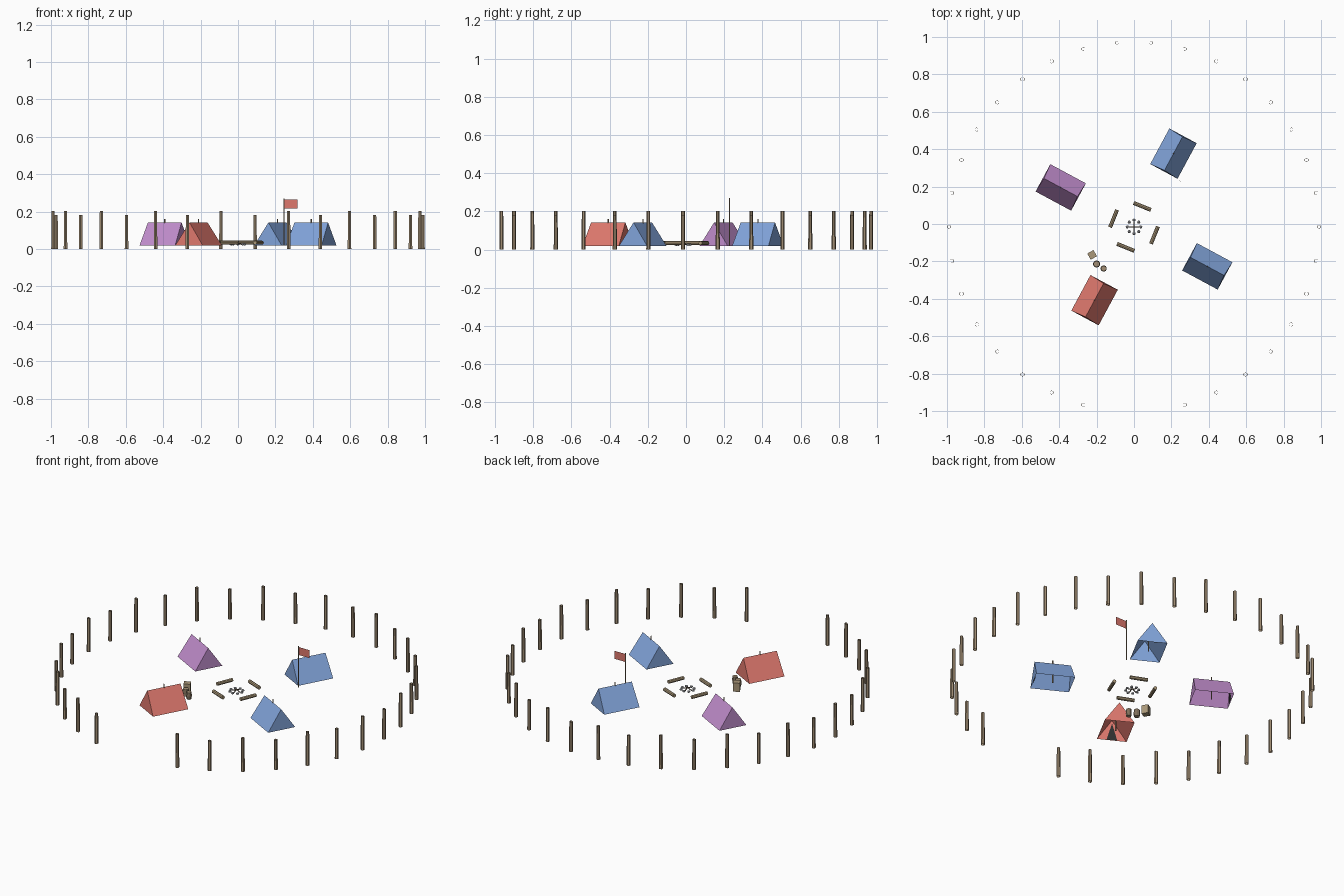
import bpy, bmesh, math
from mathutils import Vector, Matrix

if "Cube" in bpy.data.objects:
    bpy.data.objects.remove(bpy.data.objects["Cube"], do_unlink=True)

CENTER = Vector((0, -0.0155, 0))
GROUND = 0.02


def material(name, r, g, b):
    m = bpy.data.materials.new(name)
    m.use_nodes = True
    m.diffuse_color = (r, g, b, 1)
    m.node_tree.nodes["Principled BSDF"].inputs["Base Color"].default_value = (r, g, b, 1)
    return m


WOOD = material("weathered wood", 0.36, 0.27, 0.175)
LOG = material("log wood", 0.4, 0.31, 0.19)
DARK_WOOD = material("dark wood", 0.14, 0.095, 0.06)
STONE = material("grey stone", 0.5, 0.51, 0.54)
BLUE = material("blue canvas", 0.22, 0.37, 0.7)
RED = material("red canvas", 0.74, 0.19, 0.155)
PURPLE = material("purple canvas", 0.53, 0.265, 0.6)
OPENING = material("dark opening", 0.03, 0.03, 0.03)


def finish(name, bm, *mats):
    mesh = bpy.data.meshes.new(name)
    bm.to_mesh(mesh)
    bm.free()
    for m in mats:
        mesh.materials.append(m)
    obj = bpy.data.objects.new(name, mesh)
    bpy.context.collection.objects.link(obj)
    return obj


def rod(bm, a, b, r1, r2, sides=6, caps=True):
    """Tapered rod between two points."""
    a, b = Vector(a), Vector(b)
    axis = b - a
    turn = axis.to_track_quat("Z", "Y").to_matrix().to_4x4()
    bmesh.ops.create_cone(bm, cap_ends=caps, segments=sides, radius1=r1, radius2=r2,
                          depth=axis.length,
                          matrix=Matrix.Translation((a + b) / 2) @ turn)


def polar(angle, radius, z=0.0):
    return CENTER + Vector((radius * math.cos(angle), radius * math.sin(angle), z))


# Ring of hollow fence posts with an entrance gap at the front
COUNT = 34
bm = bmesh.new()
for k in range(COUNT):
    if k in (25, 26):
        continue
    foot = polar(k * math.tau / COUNT, 0.989)
    height = 0.203 if k % 2 else 0.182
    rod(bm, foot, foot + Vector((0, 0, height)), 0.011, 0.0095, caps=False)
finish("fence_posts", bm, WOOD)


# Tents: open beneath, dark panel inside the outer end, pole through the ridge
def tent(name, degrees, canvas):
    half_w, half_l, top = 0.083, 0.108, 0.142
    bm = bmesh.new()
    ends = []
    for x, lean in ((-half_l, 0.006), (half_l, -0.006)):
        ends.append([bm.verts.new(p) for p in
                     ((x, -half_w, GROUND), (x, half_w, GROUND), (x + lean, 0, top))])
    inner, outer = ends
    bm.faces.new((inner[0], inner[2], inner[1]))
    bm.faces.new(outer)
    bm.faces.new((inner[0], outer[0], outer[2], inner[2]))
    bm.faces.new((inner[1], inner[2], outer[2], outer[1]))
    # doorway panel just inside the outer end
    x = half_l - 0.004
    door = [bm.verts.new(p) for p in ((x, -0.03, GROUND), (x - 0.005, 0, top - 0.02),
                                      (x, 0.03, GROUND))]
    bm.faces.new(door).material_index = 1
    # centre pole
    before = set(bm.faces)
    rod(bm, (0, 0, GROUND), (0, 0, 0.161), 0.003, 0.003)
    for f in set(bm.faces) - before:
        f.material_index = 2
    obj = finish(name, bm, canvas, OPENING, WOOD)
    angle = math.radians(degrees)
    obj.location = polar(angle, 0.445)
    obj.rotation_euler.z = angle


tent("blue_tent_back", 61.7, BLUE)
tent("purple_tent", 151.7, PURPLE)
tent("red_tent", 241.7, RED)
tent("blue_tent_front", 331.7, BLUE)

# Log benches around the fire
for i in range(4):
    angle = math.radians(68 + 90 * i)
    mid = polar(angle, 0.118, 0.034)
    along = Vector((-math.sin(angle), math.cos(angle), 0)) * 0.05
    bm = bmesh.new()
    rod(bm, mid - along, mid + along, 0.0105, 0.0105, 8)
    finish(f"log_bench_{i + 1}", bm, LOG)

# Campfire stones
bm = bmesh.new()
for i in range(8):
    spot = polar(i * math.tau / 8, 0.036, GROUND + 0.006)
    bmesh.ops.create_icosphere(bm, subdivisions=1, radius=0.0095,
                               matrix=Matrix.Translation(spot) @ Matrix.Diagonal((1, 1, 0.8, 1)))
finish("fire_stones", bm, STONE)

# Campfire sticks
bm = bmesh.new()
for i in range(4):
    angle = i * math.tau / 4
    rod(bm, polar(angle, 0.026, GROUND + 0.003), polar(angle, -0.003, GROUND + 0.016), 0.003, 0.003)
finish("fire_sticks", bm, DARK_WOOD)

# Crate
bm = bmesh.new()
bmesh.ops.create_cube(bm, size=1, matrix=Matrix.Diagonal((0.038, 0.038, 0.052, 1)))
crate = finish("crate", bm, LOG)
crate.location = (-0.224, -0.165, GROUND + 0.026)
crate.rotation_euler.z = math.radians(30)

# Barrels, wider at the waist
for i, (x, y, r) in enumerate(((-0.2, -0.214, 0.019), (-0.162, -0.238, 0.017))):
    bm = bmesh.new()
    low, waist, high = (Vector((x, y, GROUND + h)) for h in (0, 0.021, 0.042))
    rod(bm, low, waist, r * 0.85, r, 10)
    rod(bm, waist, high, r, r * 0.85, 10)
    finish(f"barrel_{i + 1}", bm, WOOD)

# Flag pole and single-sheet flag
bm = bmesh.new()
rod(bm, (0.245, 0.228, GROUND), (0.245, 0.228, 0.27), 0.0035, 0.003, caps=False)
finish("flag_pole", bm, WOOD)
bm = bmesh.new()
bm.faces.new([bm.verts.new((x, 0.228, z)) for x, z in
              ((0.245, 0.216), (0.319, 0.216), (0.319, 0.264), (0.245, 0.264))])
finish("flag", bm, RED)
